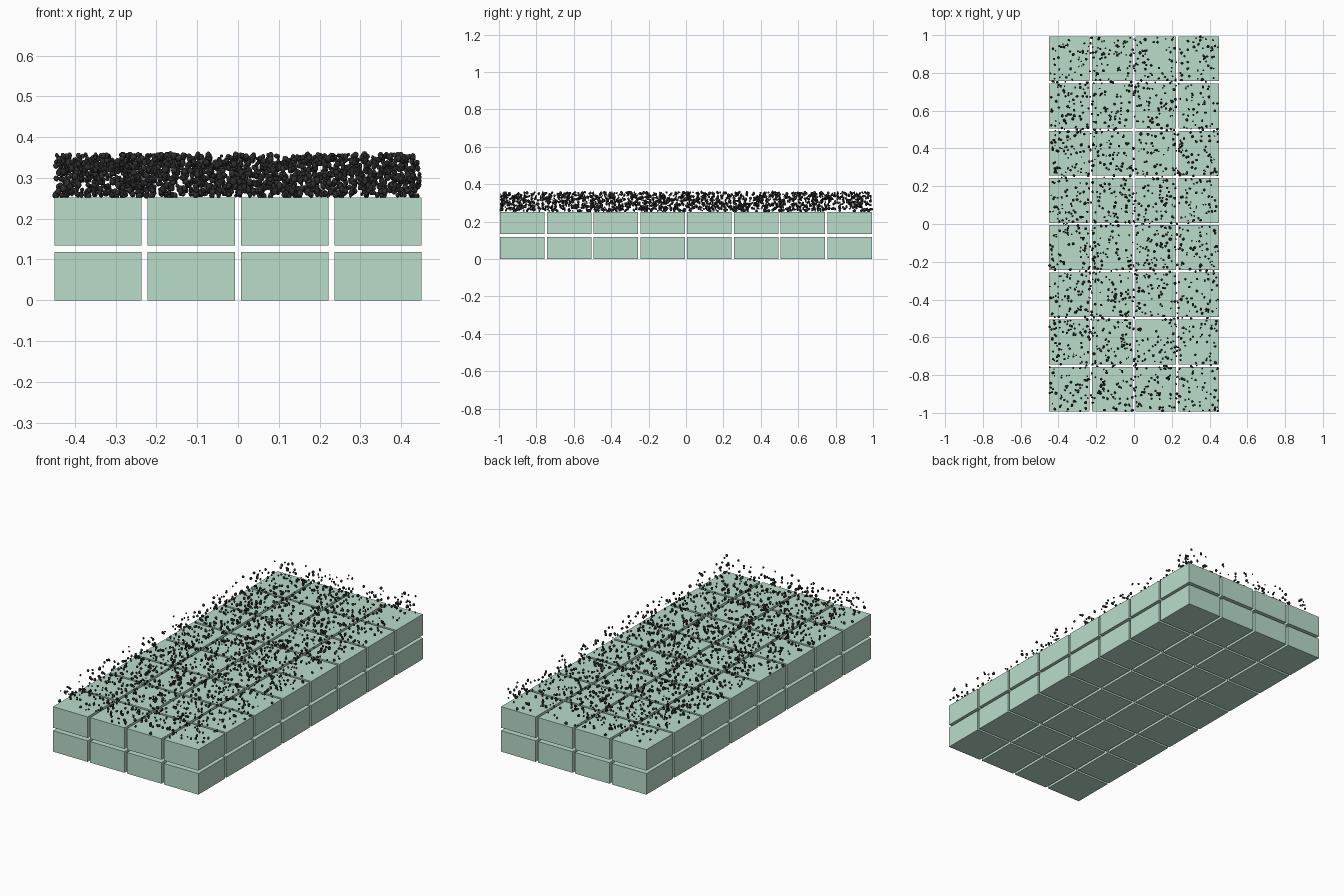
import bpy, bmesh, random
from mathutils import Matrix, Vector, Euler

if "Cube" in bpy.data.objects:
    bpy.data.objects.remove(bpy.data.objects["Cube"])

random.seed(7)


def material(name, color):
    m = bpy.data.materials.new(name)
    m.diffuse_color = color
    m.use_nodes = True
    m.node_tree.nodes["Principled BSDF"].inputs["Base Color"].default_value = m.diffuse_color
    return m


def add_object(name, mesh, mat):
    ob = bpy.data.objects.new(name, mesh)
    ob.data.materials.append(mat)
    bpy.context.collection.objects.link(ob)
    return ob


green = material("pale_green", (0.49, 0.72, 0.59, 1))
dark = material("dark_grain", (0.03, 0.03, 0.03, 1))

# Blocks: 4 x 8 x 2 grid with narrow gaps
SIZE = Vector((0.214, 0.237, 0.118))
PITCH = Vector((0.2287, 0.2499, 0.134))
bm = bmesh.new()
for i in range(4):
    for j in range(8):
        for k in range(2):
            pos = Vector(((i - 1.5) * PITCH.x, (j - 3.5) * PITCH.y,
                          k * PITCH.z + SIZE.z / 2))
            bmesh.ops.create_cube(
                bm, size=1, matrix=Matrix.Translation(pos) @ Matrix.Diagonal((*SIZE, 1)))
block_mesh = bpy.data.meshes.new("foam_blocks")
bm.to_mesh(block_mesh)
bm.free()
add_object("foam_blocks", block_mesh, green)

# Template grain: a small low-poly ball
bm = bmesh.new()
bmesh.ops.create_icosphere(bm, subdivisions=2, radius=1)
base_verts = [v.co.copy() for v in bm.verts]
base_faces = [[v.index for v in f.verts] for f in bm.faces]
bm.free()

# Loose grains scattered in a layer above the blocks
verts, faces = [], []
for n in range(2000):
    r = random.uniform(0.004, 0.0085)
    pos = Vector((random.uniform(-0.447, 0.447), random.uniform(-0.992, 0.992),
                  random.uniform(0.255, 0.357)))
    rot = Euler((random.uniform(-0.4, 0.4), random.uniform(-0.4, 0.4),
                 random.uniform(0, 6.28))).to_matrix()
    shape = Matrix.Diagonal((r, r * random.uniform(0.7, 1), r * random.uniform(0.9, 1.3)))
    m = rot @ shape
    start = len(verts)
    verts += [m @ v + pos for v in base_verts]
    faces += [[start + i for i in f] for f in base_faces]
grain_mesh = bpy.data.meshes.new("scattered_grains")
grain_mesh.from_pydata(verts, [], faces)
add_object("scattered_grains", grain_mesh, dark)
